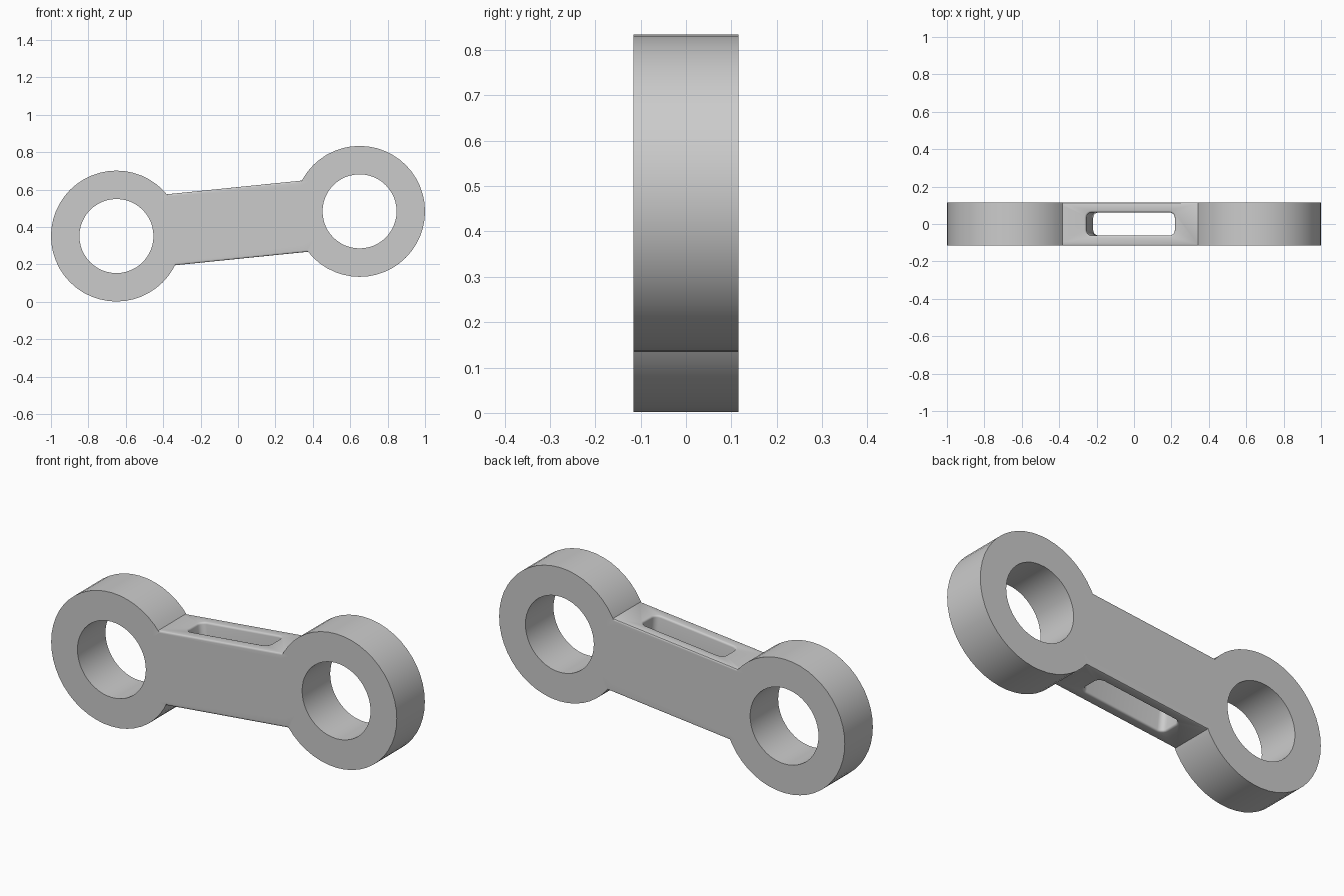
import bpy, bmesh
from math import cos, sin, pi, atan2, radians
from mathutils import Matrix, Vector

if "Cube" in bpy.data.objects:
    bpy.data.objects.remove(bpy.data.objects["Cube"])

HALF_Y = 0.116
OUTER, INNER = 0.35, 0.198
LEFT, RIGHT = Vector((0.65, 0, 0.484)), Vector((-0.65, 0, 0.352))
MID = (LEFT + RIGHT) / 2
TILT = atan2(LEFT.z - RIGHT.z, LEFT.x - RIGHT.x)

grey = bpy.data.materials.new("light grey")
grey.use_nodes = True
colour = (0.6, 0.6, 0.6, 1)
grey.diffuse_color = colour
grey.node_tree.nodes["Principled BSDF"].inputs["Base Color"].default_value = colour


def make(name, bm, matrix):
    bmesh.ops.recalc_face_normals(bm, faces=bm.faces)
    mesh = bpy.data.meshes.new(name)
    bm.to_mesh(mesh)
    bm.free()
    mesh.transform(matrix)
    mesh.materials.append(grey)
    obj = bpy.data.objects.new(name, mesh)
    bpy.context.collection.objects.link(obj)
    return obj


def prism(name, points, half, matrix):
    """Closed 2D outline extruded along local z, centred."""
    bm = bmesh.new()
    face = bm.faces.new([bm.verts.new((x, y, -half)) for x, y in points])
    top = bmesh.ops.extrude_face_region(bm, geom=[face])["geom"]
    verts = [v for v in top if isinstance(v, bmesh.types.BMVert)]
    bmesh.ops.translate(bm, verts=verts, vec=(0, 0, 2 * half))
    return make(name, bm, matrix)


def eye(name, centre):
    """Ring with its bore along y."""
    n = 48
    bm = bmesh.new()
    loops = []
    for r, y in ((OUTER, -HALF_Y), (OUTER, HALF_Y), (INNER, HALF_Y), (INNER, -HALF_Y)):
        loops.append([bm.verts.new((r * cos(2 * pi * i / n), y, r * sin(2 * pi * i / n)))
                      for i in range(n)])
    for a, b in zip(loops, loops[1:] + loops[:1]):
        for i in range(n):
            j = (i + 1) % n
            bm.faces.new((a[i], a[j], b[j], b[i]))
    return make(name, bm, Matrix.Translation(centre))


def apply(obj, kind, **settings):
    mod = obj.modifiers.new(kind.lower(), kind)
    for key, value in settings.items():
        setattr(mod, key, value)
    bpy.ops.object.select_all(action="DESELECT")
    obj.select_set(True)
    bpy.context.view_layer.objects.active = obj
    bpy.ops.object.modifier_apply(modifier=mod.name)


def combine(obj, tool, operation):
    apply(obj, "BOOLEAN", operation=operation, object=tool, solver="EXACT")
    bpy.data.objects.remove(tool)


def rounded(hx, hy, r, steps=5):
    """Outline of a rectangle with round corners."""
    pts = []
    for q, (sx, sy) in enumerate(((1, 1), (-1, 1), (-1, -1), (1, -1))):
        for s in range(steps + 1):
            a = (q + s / steps) * pi / 2
            pts.append((sx * (hx - r) + r * cos(a), sy * (hy - r) + r * sin(a)))
    return pts


# Sloping bar between the two eyes
slope = Matrix.Translation(MID + Vector((0, 0, 0.004))) @ Matrix.Rotation(-TILT, 4, "Y")
hx = 0.41
link = prism("link_body", [(-hx, -HALF_Y), (hx, -HALF_Y), (hx, HALF_Y), (-hx, HALF_Y)],
             0.191, slope)

# Rounded slot through the bar, with softened rims
slot = prism("slot_cutter", rounded(0.238, 0.062, 0.03), 0.4, slope)
slot.hide_render = True
combine(link, slot, "DIFFERENCE")
apply(link, "BEVEL", width=0.01, segments=3, limit_method="ANGLE", angle_limit=radians(50))

# Eyes at both ends
for name, centre in (("left_eye", LEFT), ("right_eye", RIGHT)):
    combine(link, eye(name, centre), "UNION")

bpy.ops.object.select_all(action="DESELECT")
link.select_set(True)
bpy.context.view_layer.objects.active = link
bpy.ops.object.shade_smooth_by_angle(angle=radians(35))
